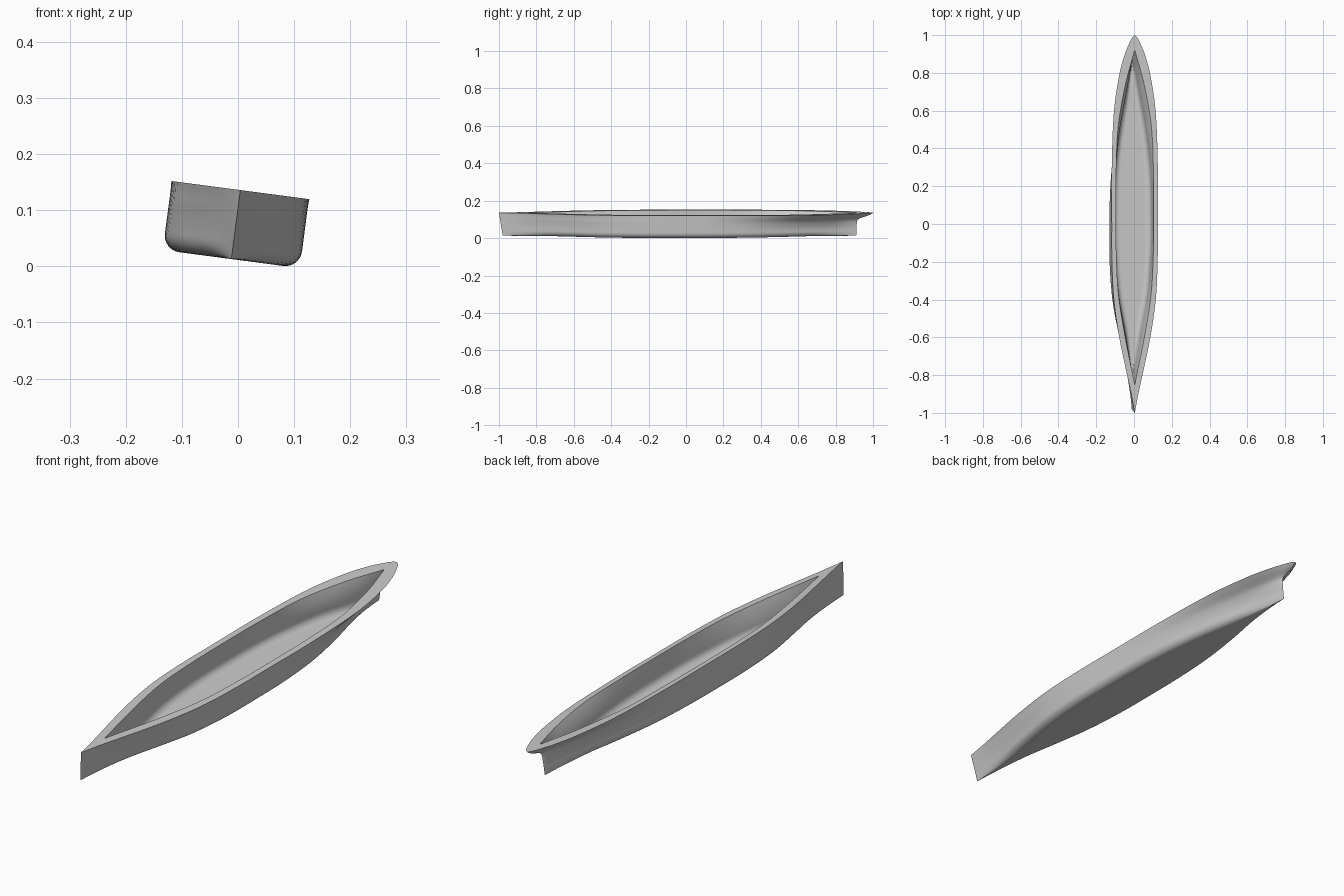
import bpy, bmesh, math

if "Cube" in bpy.data.objects:
    bpy.data.objects.remove(bpy.data.objects["Cube"])

DEPTH = 0.124
STATIONS = 72
ROLL = math.radians(7.5)


def curve(points, x):
    """Smooth interpolation through (position, value) pairs."""
    n = len(points)
    x = min(max(x, points[0][0]), points[-1][0])
    i = max(k for k in range(n - 1) if points[k][0] <= x)

    def slope(k):
        a, b = points[max(k - 1, 0)], points[min(k + 1, n - 1)]
        return (b[1] - a[1]) / (b[0] - a[0])

    (x0, y0), (x1, y1) = points[i], points[i + 1]
    h = x1 - x0
    t = (x - x0) / h
    return ((2*t**3 - 3*t**2 + 1) * y0 + (t**3 - 2*t**2 + t) * h * slope(i)
            + (3*t**2 - 2*t**3) * y1 + (t**3 - t**2) * h * slope(i + 1))


# Half breadths along the length, for the outer shell and the hollow
DECK = [(-1, 0), (-.9, .019), (-.8, .041), (-.6, .083), (-.4, .112), (-.2, .122), (0, .123),
        (.3, .123), (.6, .111), (.8, .081), (.9, .053), (.96, .028), (.985, .015), (1, 0)]
BILGE = [(-1, 0), (-.9, .013), (-.8, .029), (-.6, .069), (-.4, .105), (-.2, .121), (0, .123),
         (.2, .12), (.4, .106), (.6, .075), (.8, .033), (.9, .014), (1, 0)]
RIM = [(-1, 0), (-.7, .054), (-.45, .088), (-.2, .099), (0, .101),
       (.3, .099), (.55, .088), (.8, .049), (1, 0)]
FLOOR = [(-1, 0), (-.7, .042), (-.45, .08), (-.2, .097), (0, .1),
         (.3, .093), (.55, .069), (.8, .03), (1, 0)]

# End positions by height
BOW = [(0, -.98), (DEPTH, -1)]
STERN = [(0, .91), (.08, .915), (.092, .925), (.102, .955), (.112, .982), (DEPTH, 1)]
INNER_BOW = [(0, -.82), (DEPTH, -.85)]
INNER_STERN = [(0, .88), (DEPTH, .92)]


def section(u, top, bottom, bow, stern, base, radius):
    """Half section from the centre line out and up to the deck edge."""
    wt, wb = max(curve(top, u), 0), max(curve(bottom, u), 0)
    rx = min(radius, wb * .6)
    flat = [((wb - rx) * k / 4, base) for k in range(4)]
    bend = [(wb - rx + rx * math.sin(a), base + radius * (1 - math.cos(a)))
            for a in [math.pi / 2 * k / 8 for k in range(9)]]
    side = []
    for k in range(1, 13):
        f = k / 12
        side.append((wb + (wt - wb) * f ** 1.8, base + radius + (DEPTH - base - radius) * f))
    pts = []
    for x, z in flat + bend + side:
        a, b = curve(bow, z), curve(stern, z)
        pts.append((x, a + (b - a) * (u + 1) / 2, z))
    return pts


# Half shell lofted along the length, then mirrored
bm = bmesh.new()
rows = []
for i in range(STATIONS + 1):
    u = -math.cos(math.pi * i / STATIONS)
    outer = section(u, DECK, BILGE, BOW, STERN, 0, .03)
    inner = section(u, RIM, FLOOR, INNER_BOW, INNER_STERN, .02, .028)
    rows.append([bm.verts.new(p) for p in outer + inner[::-1]])
for a, b in zip(rows, rows[1:]):
    for j in range(len(a) - 1):
        bm.faces.new((a[j], a[j + 1], b[j + 1], b[j]))
bmesh.ops.mirror(bm, geom=bm.verts[:] + bm.edges[:] + bm.faces[:], axis='X', merge_dist=1e-5)
bmesh.ops.remove_doubles(bm, verts=bm.verts[:], dist=1e-5)
bmesh.ops.dissolve_degenerate(bm, edges=bm.edges[:], dist=1e-6)
bmesh.ops.recalc_face_normals(bm, faces=bm.faces[:])
mesh = bpy.data.meshes.new("boat_hull")
bm.to_mesh(mesh)
bm.free()

# Material
grey = bpy.data.materials.new("hull_grey")
grey.use_nodes = True
grey.diffuse_color = (.6, .6, .6, 1)
grey.node_tree.nodes["Principled BSDF"].inputs["Base Color"].default_value = (.6, .6, .6, 1)
mesh.materials.append(grey)

# Hull heeled slightly to its left
hull = bpy.data.objects.new("boat_hull", mesh)
bpy.context.collection.objects.link(hull)
hull.rotation_euler = (0, ROLL, 0)
hull.location = (-.012, 0, .013)
bpy.context.view_layer.objects.active = hull
hull.select_set(True)
bpy.ops.object.shade_smooth_by_angle(angle=math.radians(35))
